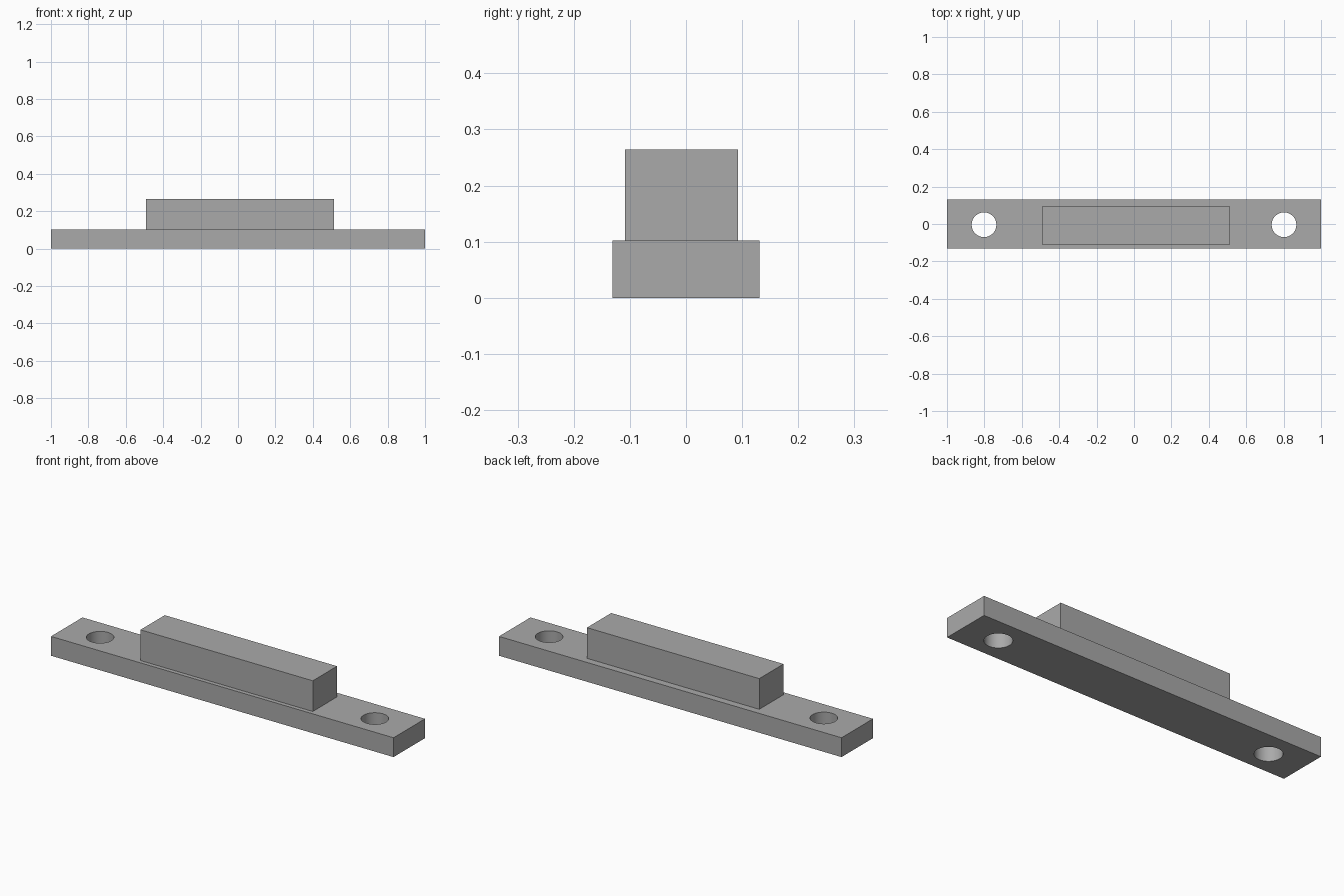
import bpy

if "Cube" in bpy.data.objects:
    bpy.data.objects.remove(bpy.data.objects["Cube"])

# Plain grey finish
grey = bpy.data.materials.new("grey")
grey.diffuse_color = (0.4, 0.4, 0.4, 1)
grey.use_nodes = True
grey.node_tree.nodes["Principled BSDF"].inputs["Base Color"].default_value = grey.diffuse_color


def box(name, x0, x1, y0, y1, z0, z1):
    bpy.ops.mesh.primitive_cube_add(
        size=1, location=((x0 + x1) / 2, (y0 + y1) / 2, (z0 + z1) / 2))
    ob = bpy.context.object
    ob.name = name
    ob.scale = (x1 - x0, y1 - y0, z1 - z0)
    bpy.ops.object.transform_apply(location=False, rotation=False, scale=True)
    ob.data.materials.append(grey)
    return ob


# Flat mounting plate with a raised bar on top
plate = box("mounting_plate", -1, 1, -0.131, 0.131, 0, 0.102)
bar = box("raised_bar", -0.493, 0.513, -0.109, 0.093, 0.102, 0.264)

# Screw holes through both ends of the plate
for side, x in (("left", -0.802), ("right", 0.802)):
    bpy.ops.mesh.primitive_cylinder_add(
        vertices=64, radius=0.066, depth=0.4, location=(x, -0.004, 0.05))
    cutter = bpy.context.object
    cutter.name = side + "_hole_cutter"
    cutter.data.materials.append(grey)
    cut = plate.modifiers.new(side + "_hole", 'BOOLEAN')
    cut.operation = 'DIFFERENCE'
    cut.solver = 'EXACT'
    cut.object = cutter
    bpy.context.view_layer.objects.active = plate
    bpy.ops.object.modifier_apply(modifier=cut.name)
    bpy.data.objects.remove(cutter, do_unlink=True)

# Smooth hole walls, sharp plate edges
bpy.ops.object.select_all(action='DESELECT')
plate.select_set(True)
bpy.context.view_layer.objects.active = plate
bpy.ops.object.shade_smooth_by_angle()
